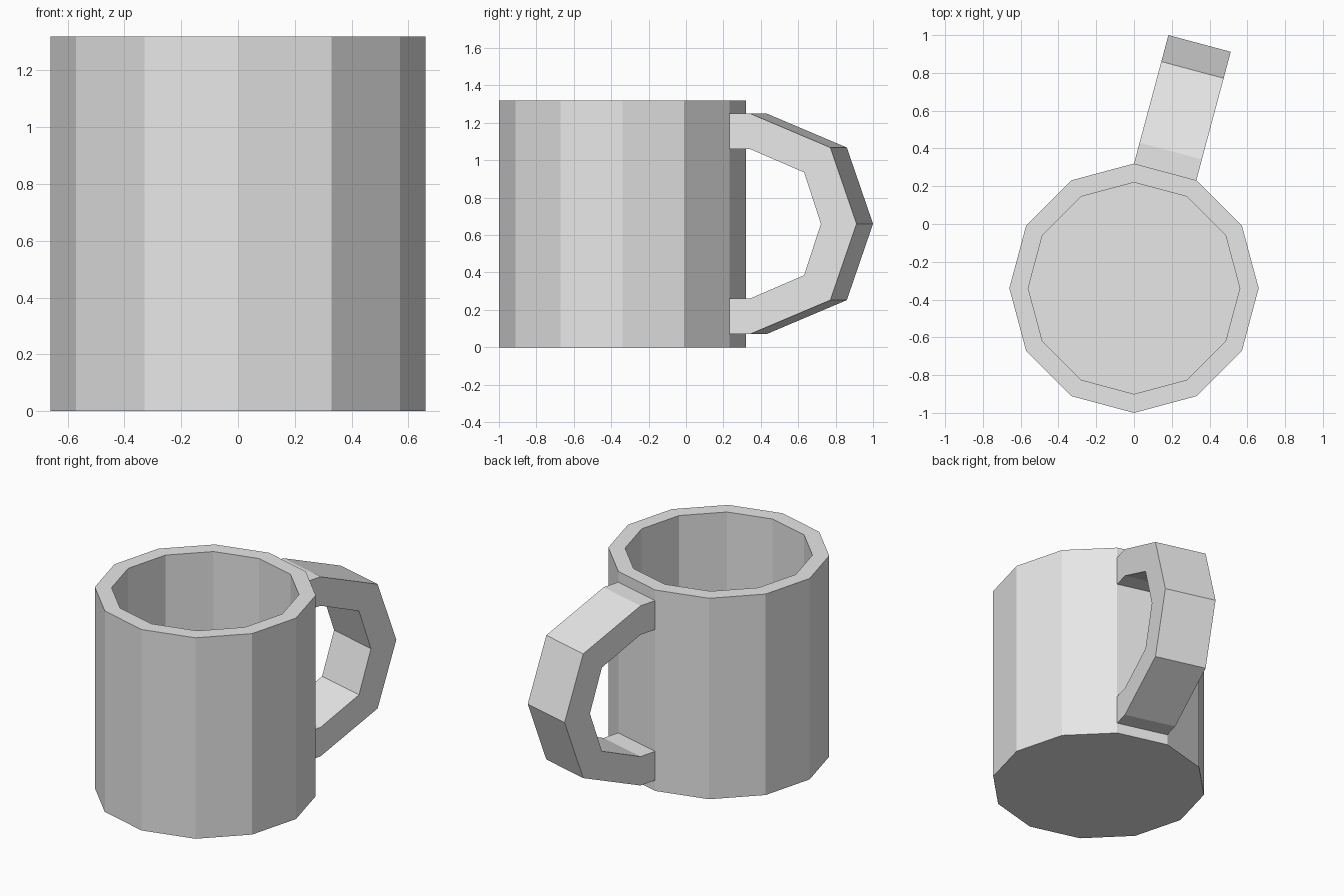
import bpy
import bmesh
import math
from mathutils import Vector

if "Cube" in bpy.data.objects:
    bpy.data.objects.remove(bpy.data.objects["Cube"])

SIDES, CENTRE_Y = 12, -0.34
OUTER, INNER, HEIGHT, FLOOR = 0.66, 0.56, 1.32, 0.10

grey = bpy.data.materials.new("light_grey")
grey.diffuse_color = (0.8, 0.8, 0.8, 1)
grey.use_nodes = True
grey.node_tree.nodes["Principled BSDF"].inputs["Base Color"].default_value = grey.diffuse_color


def finish(bm, name):
    bmesh.ops.recalc_face_normals(bm, faces=bm.faces)
    mesh = bpy.data.meshes.new(name)
    bm.to_mesh(mesh)
    bm.free()
    mesh.materials.append(grey)
    obj = bpy.data.objects.new(name, mesh)
    bpy.context.collection.objects.link(obj)
    return obj


# Cup: outer wall, rim, inner wall and floor from four stacked rings
bm = bmesh.new()
rings = []
for r, z in [(OUTER, 0), (OUTER, HEIGHT), (INNER, HEIGHT), (INNER, FLOOR)]:
    rings.append([bm.verts.new((r * math.cos(math.tau * i / SIDES),
                                CENTRE_Y + r * math.sin(math.tau * i / SIDES), z))
                  for i in range(SIDES)])
for a, b in zip(rings, rings[1:]):
    for i in range(SIDES):
        j = (i + 1) % SIDES
        bm.faces.new((a[i], a[j], b[j], b[i]))
bm.faces.new(rings[0])
bm.faces.new(rings[-1])
finish(bm, "cup")

# Handle: faceted loop as wide as one wall facet, pointing out at 75 degrees
out = Vector((math.cos(math.radians(75)), math.sin(math.radians(75)), 0))
side = Vector((out.y, -out.x, 0))
half_width = OUTER * math.sin(math.pi / SIDES)
start = Vector((0, CENTRE_Y, 0.66)) + out * OUTER * math.cos(math.pi / SIDES)

# (distance from wall, height above middle) for the upper half, then mirrored
outer = [(-0.02, 0.59), (0.114, 0.59), (0.559, 0.408), (0.704, 0)]
inner = [(-0.02, 0.40), (0.114, 0.40), (0.414, 0.275), (0.507, 0)]
outer += [(u, -v) for u, v in reversed(outer[:-1])]
inner += [(u, -v) for u, v in reversed(inner[:-1])]

bm = bmesh.new()
sections = []
for o, i in zip(outer, inner):
    sections.append([bm.verts.new(start + out * u + side * s * half_width + Vector((0, 0, v)))
                     for (u, v), s in ((o, -1), (o, 1), (i, 1), (i, -1))])
for a, b in zip(sections, sections[1:]):
    for k in range(4):
        m = (k + 1) % 4
        bm.faces.new((a[k], a[m], b[m], b[k]))
bm.faces.new(sections[0])
bm.faces.new(sections[-1])
finish(bm, "handle")
